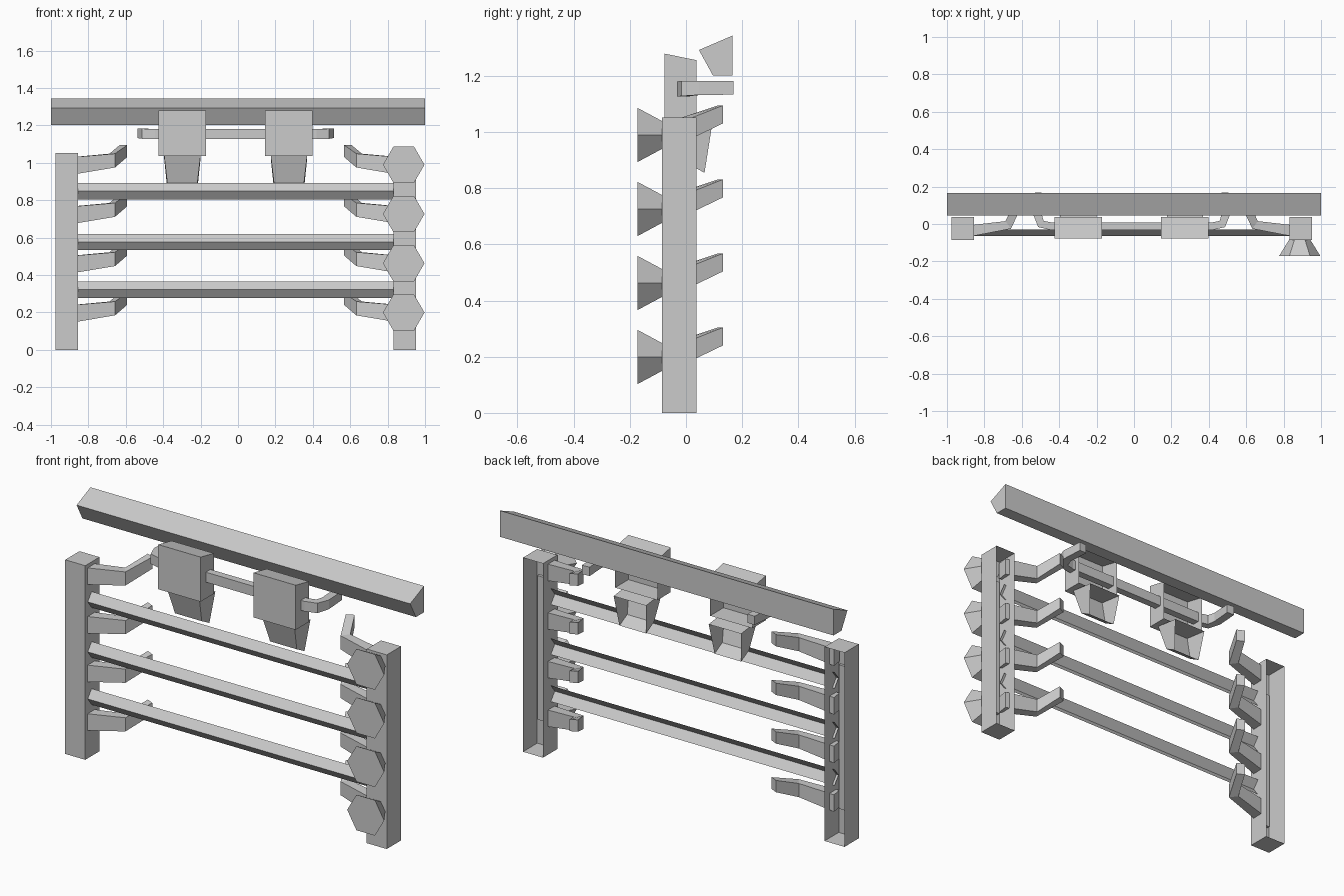
import bpy, bmesh, math
from mathutils import Vector

if "Cube" in bpy.data.objects:
    bpy.data.objects.remove(bpy.data.objects["Cube"])

C = -0.0125                               # mirror plane in x
LEVELS = [0.199 + 0.2635 * i for i in range(4)]


def loft(name, rings, skip=None, caps=True):
    """Join rings of points into a flat-sided shell; skip leaves one side open."""
    bm = bmesh.new()
    vs = [[bm.verts.new(p) for p in ring] for ring in rings]
    n = len(rings[0])
    for a, b in zip(vs, vs[1:]):
        for i in range(n):
            if i != skip:
                j = (i + 1) % n
                bm.faces.new((a[i], a[j], b[j], b[i]))
    if caps:
        bm.faces.new(vs[0][::-1])
        bm.faces.new(vs[-1])
    bmesh.ops.recalc_face_normals(bm, faces=bm.faces)
    me = bpy.data.meshes.new(name)
    bm.to_mesh(me)
    bm.free()
    ob = bpy.data.objects.new(name, me)
    bpy.context.collection.objects.link(ob)
    return ob


def rect(x, hw, y0, y1, z0, z1=None):
    """Horizontal rectangle, z0 at the front and z1 at the back."""
    z1 = z0 if z1 is None else z1
    return [(x - hw, y0, z0), (x + hw, y0, z0), (x + hw, y1, z1), (x - hw, y1, z1)]


def prism(name, profile, x0, x1, **kw):
    return loft(name, [[(x, y, z) for y, z in profile] for x in (x0, x1)], **kw)


def sweep(name, path, sizes):
    """Four-sided section along a path; sizes are half width and half height."""
    pts = [Vector(p) for p in path]
    rings = []
    for i, p in enumerate(pts):
        d_in = (p - pts[max(i - 1, 0)]).normalized()
        d_out = (pts[min(i + 1, len(pts) - 1)] - p).normalized()
        t = d_in + d_out
        side = Vector((-t.y, t.x, 0)).normalized()
        w, h = sizes[i]
        up = Vector((0, 0, h))
        rings.append([p - side * w - up, p + side * w - up,
                      p + side * w + up, p - side * w + up])
    return loft(name, rings)


# top beam
prism("top_beam", [(0.046, 1.292), (0.165, 1.343), (0.165, 1.201), (0.096, 1.201)], -1, 1)

for s, side in ((-1, "left"), (1, "right")):
    # open-backed post with inner plate
    px = C + s * 0.904
    loft("post_" + side, [rect(px, 0.06, -0.085, 0.037, z) for z in (0, 1.052)], skip=2)
    loft("post_plate_" + side, [rect(px, 0.045, -0.08, -0.065, z) for z in (0.14, 0.92)])

    # bent hooks pointing inward and back
    for i, z in enumerate(LEVELS):
        path = [(C + s * x, y, z + dz) for x, y, dz in
                ((0.865, -0.037, -0.005), (0.66, -0.005, 0.022), (0.60, 0.122, 0.073))]
        sweep(f"hook_{side}_{i + 1}", path, [(0.03, 0.046), (0.025, 0.037), (0.022, 0.032)])

    # hanging block and tapered lower part, both open at the back
    bx = C + s * 0.285
    loft("block_" + side, [rect(bx, 0.127, -0.077, 0.037, 1.037),
                           rect(bx, 0.127, -0.077, 0.037, 1.279, 1.256)], skip=2)
    loft("block_taper_" + side, [rect(bx, 0.08, 0.0, 0.066, 0.89, 0.855),
                                 rect(bx, 0.097, -0.045, 0.092, 1.037, 1.02)], skip=2)

# V-shaped rails, open at the back
for i, z in enumerate((0.322, 0.577, 0.848)):
    prism(f"rail_{i + 1}", [(-0.03, z - 0.044), (-0.064, z), (-0.03, z + 0.043)],
          -0.87, 0.845, skip=2, caps=False)

# hexagonal knobs on the right post
for i, z in enumerate(LEVELS):
    loft(f"knob_{i + 1}", [[(0.886 + r * math.cos(k * math.pi / 3), y,
                             z + r * math.sin(k * math.pi / 3)) for k in range(6)]
                           for y, r in ((-0.172, 0.111), (-0.08, 0.054))])

# handle bar bent back at both ends
half = [(0.495, 0.168, 1.157), (0.503, 0.05, 1.157), (0.485, 0.0, 1.155), (0.43, -0.012, 1.153)]
bar = [(C - x, y, z) for x, y, z in half] + [(C + x, y, z) for x, y, z in half[::-1]]
sizes = [(0.022, 0.024), (0.022, 0.025), (0.022, 0.027), (0.02, 0.027)]
sweep("handle_bar", bar, sizes + sizes[::-1])
